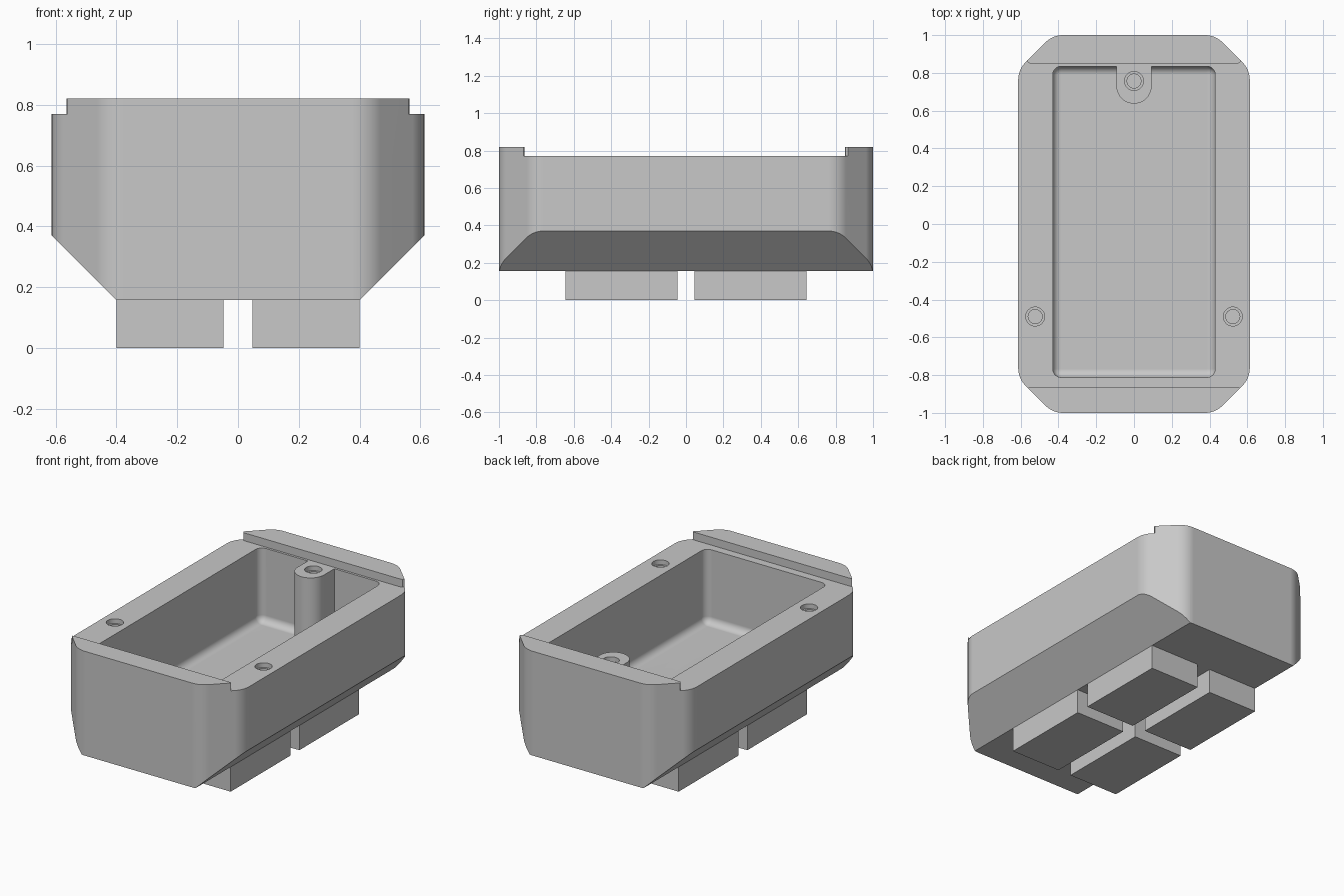
import bpy, bmesh, math
from mathutils import Vector

cube = bpy.data.objects.get("Cube")
if cube:
    bpy.data.objects.remove(cube, do_unlink=True)

grey = bpy.data.materials.new("light grey plastic")
grey.use_nodes = True
colour = (0.58, 0.58, 0.58, 1)
grey.diffuse_color = colour
grey.node_tree.nodes["Principled BSDF"].inputs["Base Color"].default_value = colour

BASE, DECK, TOP = 0.157, 0.77, 0.82
FLOOR = 0.30


def finish(name, bm):
    bmesh.ops.recalc_face_normals(bm, faces=bm.faces)
    mesh = bpy.data.meshes.new(name)
    bm.to_mesh(mesh)
    bm.free()
    mesh.materials.append(grey)
    obj = bpy.data.objects.new(name, mesh)
    bpy.context.collection.objects.link(obj)
    return obj


def prism(name, points, low, high, along_y=False):
    """Extrude a 2D outline along z, or an x-z outline along y."""
    place = (lambda p: (p[0], low, p[1])) if along_y else (lambda p: (p[0], p[1], low))
    bm = bmesh.new()
    face = bm.faces.new([bm.verts.new(place(p)) for p in points])
    moved = bmesh.ops.extrude_face_region(bm, geom=[face])["geom"]
    shift = Vector((0, high - low, 0) if along_y else (0, 0, high - low))
    bmesh.ops.translate(bm, verts=[v for v in moved if isinstance(v, bmesh.types.BMVert)], vec=shift)
    return finish(name, bm)


def box(name, x, y, z, radius=0):
    """Box between limits, optionally with rounded sides and floor."""
    bm = bmesh.new()
    bmesh.ops.create_cube(bm, size=1)
    for v in bm.verts:
        v.co = [lim[1] if c > 0 else lim[0] for c, lim in zip(v.co, (x, y, z))]
    if radius:
        edges = [e for e in bm.edges if min(v.co.z for v in e.verts) < z[1] - 0.001]
        bmesh.ops.bevel(bm, geom=edges, offset=radius, segments=8, profile=0.5, affect='EDGES')
    return finish(name, bm)


def cylinder(name, x, y, radius, low, high):
    ring = [(x + radius * math.cos(a), y + radius * math.sin(a))
            for a in (i * math.tau / 40 for i in range(40))]
    return prism(name, ring, low, high)


def combine(target, tool, operation='DIFFERENCE'):
    mod = target.modifiers.new("combine", 'BOOLEAN')
    mod.operation, mod.object, mod.solver = operation, tool, 'EXACT'
    bpy.context.view_layer.objects.active = target
    bpy.ops.object.modifier_apply(modifier=mod.name)
    bpy.data.objects.remove(tool, do_unlink=True)


def rounded(points, radius, steps=8):
    """Replace each corner of a convex outline with an arc."""
    result = []
    for i, p in enumerate(points):
        p = Vector(p)
        a = (Vector(points[i - 1]) - p).normalized()
        b = (Vector(points[(i + 1) % len(points)]) - p).normalized()
        half = a.angle(b) / 2
        centre = p + (a + b).normalized() * radius / math.sin(half)
        start = p + a * radius / math.tan(half) - centre
        end = p + b * radius / math.tan(half) - centre
        for k in range(steps + 1):
            result.append(centre + start.lerp(end, k / steps).normalized() * radius)
    return result


def mirrored(quarter):
    """Complete an outline from its +x +y quarter."""
    left = [(x, -y) for x, y in reversed(quarter)]
    right = quarter + left
    return right + [(-x, y) for x, y in reversed(right)]


# Housing: rounded octagonal shell with sloping lower sides
housing = prism("housing", rounded(mirrored([(0.43, 1), (0.613, 0.817)]), 0.13), BASE, TOP)
for side in (1, -1):
    wedge = [(side * x, z) for x, z in ((0.35, 0.107), (0.75, 0.507), (0.75, 0.107))]
    combine(housing, prism("wedge", wedge, -1.2, 1.2, along_y=True))

# Open compartment with filleted corners and floor
combine(housing, box("cavity", (-0.43, 0.43), (-0.812, 0.835), (FLOOR, 1), 0.045))

# Screw post joined to the back wall
arc = [(0.093 * math.cos(a), 0.73 + 0.093 * math.sin(a))
       for a in (math.pi + i * math.pi / 20 for i in range(21))]
combine(housing, prism("post", arc + [(0.093, 0.845), (-0.093, 0.845)], FLOOR - 0.02, 0.8), 'UNION')

# Recessed deck between the two raised end lips
notch = mirrored([(0.55, 0.857), (0.559, 0.86), (0.564, 0.867), (0.565, 0.875), (0.75, 0.875)])
combine(housing, prism("deck_cut", [(x, y - 0.007) for x, y in notch], DECK, 1))

# Counterbored screw holes
for x, y in ((0, 0.757), (0.523, -0.49), (-0.523, -0.49)):
    combine(housing, cylinder("bore", x, y, 0.037, 0.52, 1))
    combine(housing, cylinder("counterbore", x, y, 0.05, DECK - 0.03, 1))

bpy.ops.object.select_all(action='DESELECT')
housing.select_set(True)
bpy.context.view_layer.objects.active = housing
bpy.ops.object.shade_smooth_by_angle(angle=math.radians(25))
normals = housing.modifiers.new("even normals", 'WEIGHTED_NORMAL')
normals.keep_sharp = True

# Four block feet
for sx, side in ((1, "left"), (-1, "right")):
    for sy, end in ((1, "back"), (-1, "front")):
        box(f"{end}_{side}_foot", sorted((sx * 0.047, sx * 0.4)),
            sorted((sy * 0.045, sy * 0.645)), (0, BASE))
